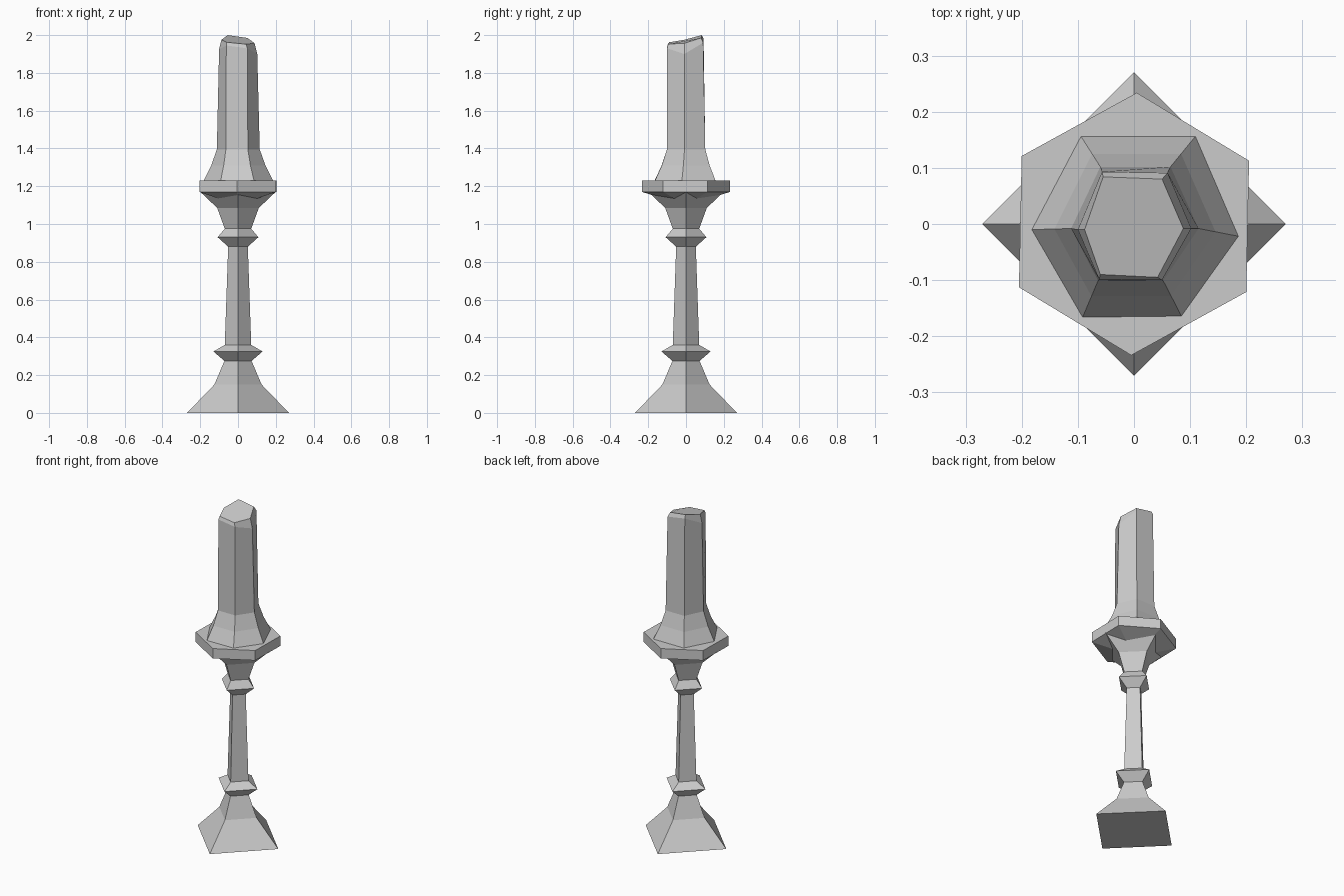
import bpy, bmesh
from math import cos, sin, radians
from mathutils import Vector

if "Cube" in bpy.data.objects:
    bpy.data.objects.remove(bpy.data.objects["Cube"])


def loft(name, rings):
    """Skin a stack of equal-sized rings and cap both ends."""
    bm = bmesh.new()
    loops = [[bm.verts.new(p) for p in ring] for ring in rings]
    n = len(loops[0])
    for a, b in zip(loops, loops[1:]):
        for i in range(n):
            j = (i + 1) % n
            bm.faces.new((a[i], a[j], b[j], b[i]))
    bm.faces.new(loops[0][::-1])
    bm.faces.new(loops[-1])
    bmesh.ops.recalc_face_normals(bm, faces=bm.faces[:])
    mesh = bpy.data.meshes.new(name)
    bm.to_mesh(mesh)
    bm.free()
    obj = bpy.data.objects.new(name, mesh)
    bpy.context.collection.objects.link(obj)
    return obj


def ring(sides, r, z, turn=0.0):
    angles = [radians(turn + 360 * i / sides) for i in range(sides)]
    return [Vector((r * cos(a), r * sin(a), z)) for a in angles]


def outline(points, heights):
    return [Vector((x, y, z)) for (x, y), z in zip(points, heights)]


# Four-sided stand, corners on the axes
stand = [(0.27, 0), (0.125, 0.15), (0.072, 0.275), (0.13, 0.325),
         (0.07, 0.36), (0.052, 0.88), (0.108, 0.93), (0.07, 0.975),
         (0.11, 1.085), (0.205, 1.175)]
loft("stand", [ring(4, r, z) for r, z in stand])

# Six-sided drip plate with a shallow conical underside
plate = [(0.02, 1.105), (0.234, 1.17), (0.234, 1.23)]
loft("drip_plate", [ring(6, r, z, 28.8) for r, z in plate])

# Irregular six-sided candle with a flared foot and slanted top
foot = outline([(0.187, -0.022), (0.11, 0.157), (-0.095, 0.157),
                (-0.183, -0.01), (-0.092, -0.167), (0.085, -0.165)], [1.228] * 6)
waist = outline([(0.115, -0.008), (0.065, 0.102), (-0.06, 0.102),
                 (-0.112, -0.008), (-0.064, -0.101), (0.052, -0.101)], [1.395] * 6)
bend = [w.lerp(f, 0.42) for w, f in zip(waist, foot)]
for p in bend:
    p.z = 1.31
shoulder = outline([(0.102, -0.008), (0.06, 0.091), (-0.057, 0.093),
                    (-0.1, -0.01), (-0.062, -0.099), (0.05, -0.1)],
                   [1.90, 1.96, 1.98, 1.925, 1.945, 1.93])
top = outline([(0.088, -0.008), (0.05, 0.08), (-0.055, 0.084),
               (-0.088, -0.01), (-0.06, -0.09), (0.042, -0.095)],
              [1.957, 1.985, 2.0, 1.975, 1.962, 1.952])
loft("candle", [foot, bend, waist, shoulder, top])
